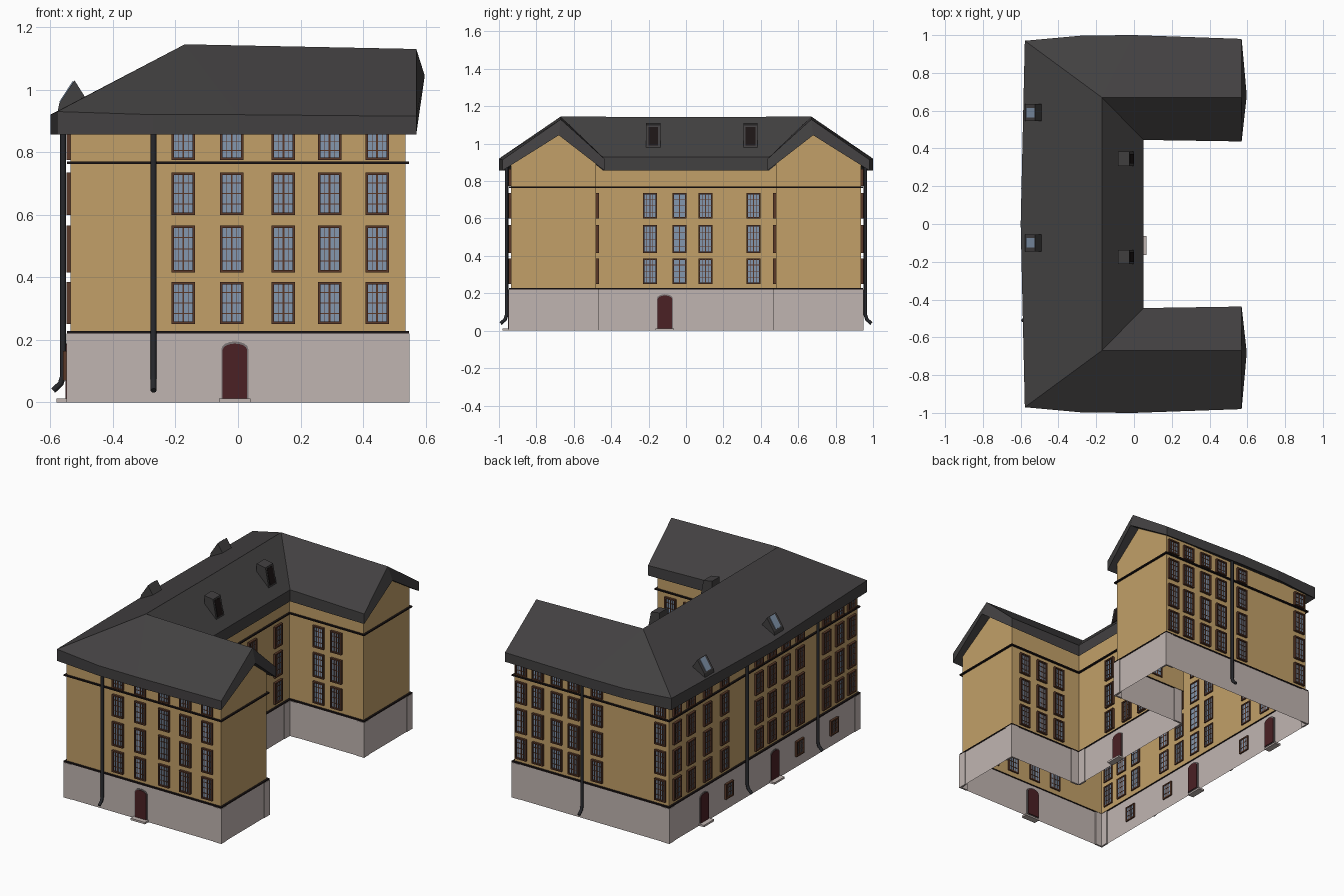
import bpy, bmesh, math

if "Cube" in bpy.data.objects:
    bpy.data.objects.remove(bpy.data.objects["Cube"])

COL = {"plaster": (.54, .35, .14), "stone": (.53, .46, .44), "slate": (.055, .052, .053),
       "timber": (.10, .04, .022), "pane": (.23, .31, .43), "door_paint": (.07, .015, .018),
       "iron": (.02, .021, .025), "trim": (.012, .008, .008), "lintel": (.2, .18, .18)}
MATS = {}
for k, c in COL.items():
    MATS[k] = bpy.data.materials.new(k)
    MATS[k].diffuse_color = (*c, 1)
PARTS = {}


def part(name, mat):
    return PARTS.setdefault(name, (bmesh.new(), mat))[0]


def face(bm, pts):
    bm.faces.new([bm.verts.new(p) for p in pts])


# A wall is (axis it runs along, position, outward sign)
def at(wall, c, z, n):
    axis, pos, s = wall
    return (c, pos + s * n, z) if axis == "x" else (pos + s * n, c, z)


def prism(bm, wall, prof, n0, n1):
    a = [bm.verts.new(at(wall, c, z, n0)) for c, z in prof]
    b = [bm.verts.new(at(wall, c, z, n1)) for c, z in prof]
    bm.faces.new(a)
    bm.faces.new(b[::-1])
    for i in range(len(a)):
        j = (i + 1) % len(a)
        bm.faces.new((a[i], b[i], b[j], a[j]))


def box(bm, wall, c0, c1, z0, z1, n0, n1):
    prism(bm, wall, [(c0, z0), (c1, z0), (c1, z1), (c0, z1)], n0, n1)


# Plan of the U-shaped building
X, Y, YI, XI = .535, .935, .48, .02


def plan(d):
    x, y, yi, xi = X + d, Y + d, YI - d, XI + d
    return [(-x, -y), (x, -y), (x, -yi), (xi, -yi), (xi, yi), (x, yi), (x, y), (-x, y)]


def shell(bm, d, z0, z1, ledge=False):
    o, q = plan(d), plan(0)
    for i in range(8):
        j = (i + 1) % 8
        face(bm, [(*o[i], z0), (*o[j], z0), (*o[j], z1), (*o[i], z1)])
        if ledge:
            for z in (z0, z1):
                face(bm, [(*q[i], z), (*q[j], z), (*o[j], z), (*o[i], z)])


# Walls, gables, plinth and string courses
bm = part("walls", "plaster")
shell(bm, 0, .22, .89)
for s in (-1, 1):
    face(bm, [(X, s * Y, .89), (X, s * YI, .89), (X, s * .68, 1.06)])
shell(part("plinth", "stone"), .01, 0, .22)
for z in (.221, .762):
    shell(part("string_courses", "trim"), .012, z, z + .008, True)

FRONT, BACK, WEST = ("x", -Y, -1), ("x", Y, 1), ("y", -X, -1)
COURT, SOUTH_IN, NORTH_IN = ("y", XI, 1), ("x", -YI, 1), ("x", YI, -1)
EAST = ("y", X, 1)

# Plinth corner piers
bm = part("plinth_piers", "stone")
d = .013
for wall, a, b in ((FRONT, -X - d, X + d), (BACK, -X - d, X + d), (WEST, -Y - d, Y + d),
                   (EAST, -Y - d, -YI + d), (EAST, YI - d, Y + d), (COURT, -YI + d, YI - d),
                   (SOUTH_IN, XI + d, X + d), (NORTH_IN, XI + d, X + d)):
    box(bm, wall, a, a + .055, 0, .22, .002, d)
    box(bm, wall, b - .055, b, 0, .22, .002, d)


# Windows: frame ring, glass and glazing bars
def window(wall, c, z0, z1, w=.075):
    fr, gl = part("window_frames", "timber"), part("window_glass", "pane")
    h, t = w / 2, .008
    box(fr, wall, c - h, c - h + t, z0, z1, -.008, .014)
    box(fr, wall, c + h - t, c + h, z0, z1, -.008, .014)
    box(fr, wall, c - h + t, c + h - t, z0, z0 + t, -.008, .014)
    box(fr, wall, c - h + t, c + h - t, z1 - t, z1, -.008, .014)
    box(gl, wall, c - h + t, c + h - t, z0 + t, z1 - t, -.004, .004)
    for u, b in ((0, .003), (-.016, .001), (.016, .001)):
        box(fr, wall, c + u - b, c + u + b, z0 + t, z1 - t, -.006, .008)
    n = 4 if z1 - z0 > .1 else 3
    for i in range(1, n):
        z = z0 + (z1 - z0) * i / n
        box(fr, wall, c - h + t, c + h - t, z - .0015, z + .0015, -.006, .007)


ROWS = [(.25, .385), (.415, .565), (.60, .735), (.775, .865)]
FIVE = [-.175, -.02, .145, .293, .445]
for wall, cols, rows in (
        (FRONT, FIVE, ROWS),
        (BACK, [-.48, -.04, .12, .24, .37, .485], ROWS),
        (WEST, [.86, .72, .56, .39, .05, -.08, -.22, -.36, -.62, -.75, -.87], ROWS),
        (COURT, [-.193, -.035, .105, .36], ROWS[:3]),
        (SOUTH_IN, [.18, .31, .44], ROWS[:3]),
        (NORTH_IN, [.227, .35], ROWS[:3]),
        (("y", -X - .01, -1), [.36, -.34, -.68], [(.07, .165)])):
    for c in cols:
        for z0, z1 in rows:
            window(wall, c, z0, z1)


# Arched doors with surround and step
def arch(c, h, z0, z1, rise):
    return [(c - h, z0), (c + h, z0)] + [
        (c + h * math.cos(math.pi * i / 8), z1 - rise + rise * math.sin(math.pi * i / 8))
        for i in range(9)]


for wall, c in ((FRONT, -.01), (WEST, .6), (WEST, -.1), (COURT, -.113)):
    prism(part("door_surrounds", "lintel"), wall, arch(c, .043, .01, .195, .024), 0, .013)
    prism(part("doors", "door_paint"), wall, arch(c, .039, .012, .188, .02), -.004, .016)
    box(part("door_steps", "stone"), wall, c - .05, c + .05, 0, .012, .005, .045)

# Roof: two mirrored halves, each a top skin, an underside and an eaves edge
TOP = [(-.6, 0, .92), (-.578, -.97, .93), (-.27, -.998, .92), (0, -1, .92), (.57, -.98, .915),
       (.57, -.67, 1.13), (.57, -.437, .92), (.05, -.445, .93), (.05, 0, .93),
       (-.17, 0, 1.142), (-.17, -.67, 1.145)]
LOW = {5: (.597, -.68, 1.045), 9: (-.17, 0, 1.055), 10: (-.17, -.68, 1.055)}
SLOPES = [(1, 2, 10), (2, 3, 10), (3, 4, 5, 10), (0, 1, 10, 9), (10, 5, 6, 7), (9, 10, 7, 8)]
bm = part("roof", "slate")
for s in (1, -1):
    t = [bm.verts.new((x, s * y, z)) for x, y, z in TOP]
    lo = [LOW.get(i, (p[0], p[1], .857)) for i, p in enumerate(TOP)]
    b = [bm.verts.new((x, s * y, z)) for x, y, z in lo]
    for f in SLOPES:
        bm.faces.new([t[i] for i in f])
        bm.faces.new([b[i] for i in f])
    for i in range(8):
        bm.faces.new((t[i], t[i + 1], b[i + 1], b[i]))

# Roof hatches: glazed on the street slope, closed on the court slope
for y in (.59, -.10):
    wall = ("x", y, 1)
    prism(part("roof_hatches", "slate"), wall,
          [(-.578, .92), (-.572, .955), (-.523, 1.03), (-.485, .97)], -.045, .045)
    prism(part("hatch_glass", "pane"), wall,
          [(-.571, .962), (-.528, 1.028), (-.524, 1.024), (-.566, .957)], -.025, .025)
for y in (.345, -.175):
    wall = ("x", y, 1)
    prism(part("roof_hatches", "slate"), wall,
          [(0, .97), (-.025, 1.1), (-.085, 1.11), (-.085, 1.03)], -.038, .038)
    prism(part("hatch_panels", "trim"), wall,
          [(.001, .99), (-.022, 1.09), (-.028, 1.09), (-.005, .99)], -.026, .026)

for name, (bm, mat) in PARTS.items():
    if name in ("roof", "walls", "plinth", "string_courses"):
        bmesh.ops.remove_doubles(bm, verts=bm.verts, dist=1e-5)
    bmesh.ops.recalc_face_normals(bm, faces=bm.faces)
    me = bpy.data.meshes.new(name)
    bm.to_mesh(me)
    bm.free()
    me.materials.append(MATS[mat])
    bpy.context.collection.objects.link(bpy.data.objects.new(name, me))

# Downpipes with kicked-out feet
for wall, c in ((FRONT, -.27), (BACK, .05), (WEST, .19), (WEST, -.51)):
    cu = bpy.data.curves.new("downpipe", "CURVE")
    cu.dimensions = "3D"
    cu.bevel_depth, cu.bevel_resolution, cu.use_fill_caps = .0095, 2, True
    sp = cu.splines.new("POLY")
    path = [(.88, .024), (.085, .024), (.06, .032), (.038, .056)]
    sp.points.add(len(path) - 1)
    for p, (z, n) in zip(sp.points, path):
        p.co = (*at(wall, c, z, n), 1)
    cu.materials.append(MATS["iron"])
    bpy.context.collection.objects.link(bpy.data.objects.new("downpipe", cu))

for m in bpy.data.materials:
    if m.users and not m.is_grease_pencil:
        m.use_nodes = True
        m.node_tree.nodes["Principled BSDF"].inputs["Base Color"].default_value = m.diffuse_color
